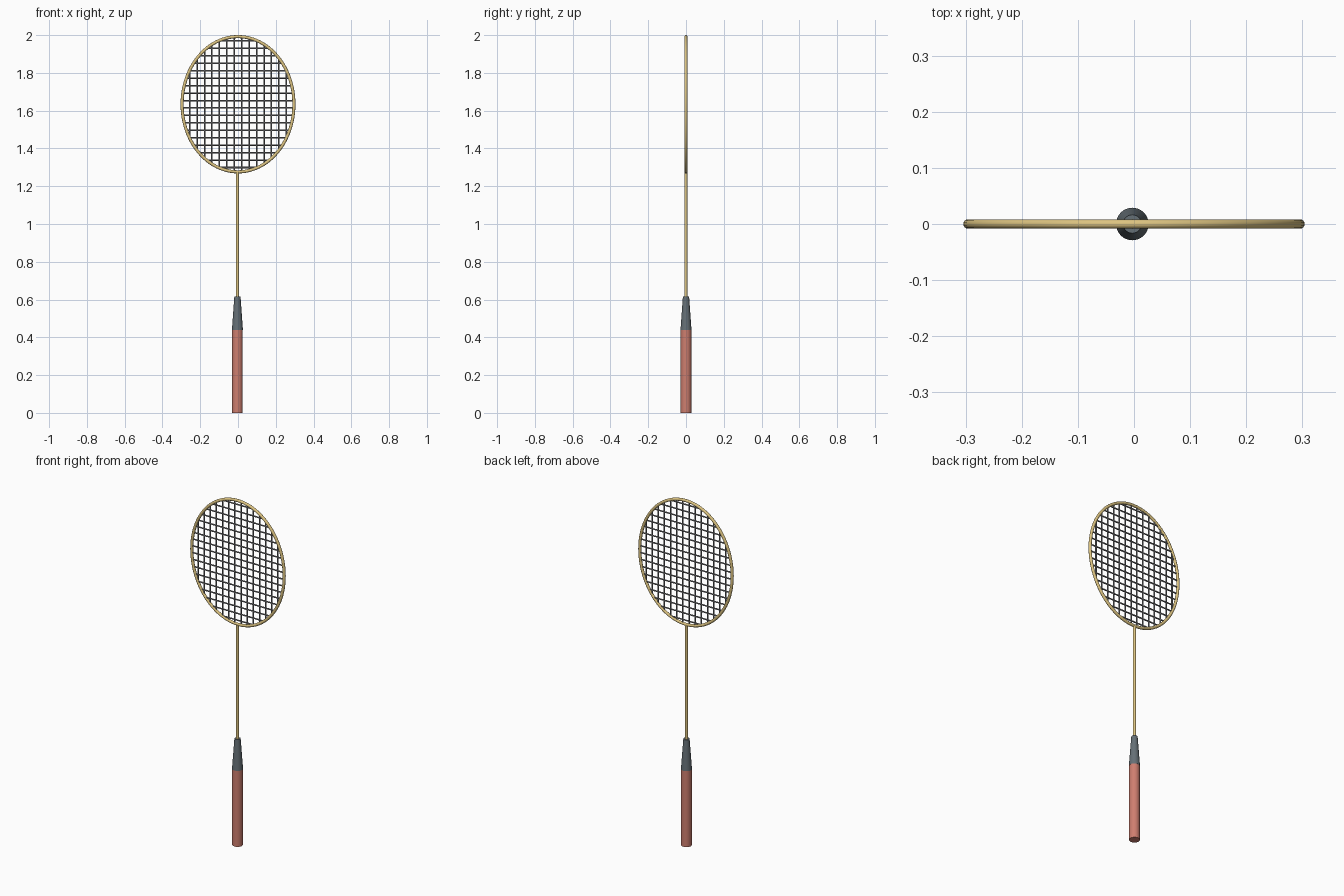
import bpy, math
from mathutils import Vector

if "Cube" in bpy.data.objects:
    bpy.data.objects.remove(bpy.data.objects["Cube"])

CZ, A, B, TUBE = 1.634, 0.296, 0.358, 0.0082   # head centre, half-axes, tube radius
HX = -0.003                                    # handle sits a hair off centre


def material(name, rgb):
    m = bpy.data.materials.new(name)
    m.diffuse_color = (*rgb, 1)
    m.use_nodes = True
    m.node_tree.nodes["Principled BSDF"].inputs["Base Color"].default_value = m.diffuse_color
    return m


gold = material("gold", (0.72, 0.55, 0.22))
red = material("red", (0.62, 0.21, 0.16))
dark = material("dark", (0.13, 0.16, 0.18))
grey = material("string_grey", (0.2, 0.2, 0.21))


def mesh_object(name, verts, faces, mat):
    me = bpy.data.meshes.new(name)
    me.from_pydata(verts, [], faces)
    me.materials.append(mat)
    ob = bpy.data.objects.new(name, me)
    bpy.context.collection.objects.link(ob)
    bpy.ops.object.select_all(action='DESELECT')
    ob.select_set(True)
    bpy.context.view_layer.objects.active = ob
    bpy.ops.object.mode_set(mode='EDIT')
    bpy.ops.mesh.select_all(action='SELECT')
    bpy.ops.mesh.normals_make_consistent(inside=False)
    bpy.ops.object.mode_set(mode='OBJECT')
    bpy.ops.object.shade_smooth_by_angle(angle=math.radians(40))
    return ob


def rod(verts, faces, p, q, r0, r1, n):
    """Append a capped, optionally tapered rod from p to q."""
    p, q = Vector(p), Vector(q)
    rot = (q - p).to_track_quat('Z', 'Y')
    s = len(verts)
    for c, r in ((p, r0), (q, r1)):
        for i in range(n):
            t = 2 * math.pi * i / n
            verts.append(c + rot @ Vector((r * math.cos(t), r * math.sin(t), 0)))
    for i in range(n):
        j = (i + 1) % n
        faces.append((s + i, s + j, s + n + j, s + n + i))
    faces.append(tuple(range(s + n - 1, s - 1, -1)))
    faces.append(tuple(range(s + n, s + 2 * n)))


def rods(name, items, mat, n):
    verts, faces = [], []
    for p, q, r0, r1 in items:
        rod(verts, faces, p, q, r0, r1, n)
    return mesh_object(name, verts, faces, mat)


# oval head frame: round tube swept along an ellipse
N, M = 96, 16
verts, faces = [], []
for i in range(N):
    t = 2 * math.pi * i / N
    c = Vector((A * math.cos(t), 0, CZ + B * math.sin(t)))
    out = Vector((B * math.cos(t), 0, A * math.sin(t))).normalized()
    for j in range(M):
        u = 2 * math.pi * j / M
        verts.append(c + TUBE * (out * math.cos(u) + Vector((0, math.sin(u), 0))))
        k, l = (i + 1) % N, (j + 1) % M
        faces.append((i * M + j, k * M + j, k * M + l, i * M + l))
mesh_object("head_frame", verts, faces, gold)

# string bed, each string ending inside the frame
STEP, R = 0.0394, 0.004
mains, crosses = [], []
for i in range(14):
    x = (i - 6.5) * STEP
    h = B * math.sqrt(1 - (x / A) ** 2)
    mains.append(((x, 0, CZ - h), (x, 0, CZ + h), R, R))
for i in range(18):
    z = (i - 8.5) * STEP
    w = A * math.sqrt(1 - (z / B) ** 2)
    crosses.append(((-w, 0, CZ + z), (w, 0, CZ + z), R, R))
rods("main_strings", mains, grey, 8)
rods("cross_strings", crosses, grey, 8)

# shaft, tapered collar and grip
rods("shaft", [((HX, 0, 0.60), (HX, 0, 1.276), 0.0085, 0.0085)], gold, 24)
rods("collar_cone", [((HX, 0, 0.44), (HX, 0, 0.615), 0.029, 0.0165)], dark, 32)
rods("grip", [((HX, 0, 0.0), (HX, 0, 0.44), 0.028, 0.028)], red, 32)
